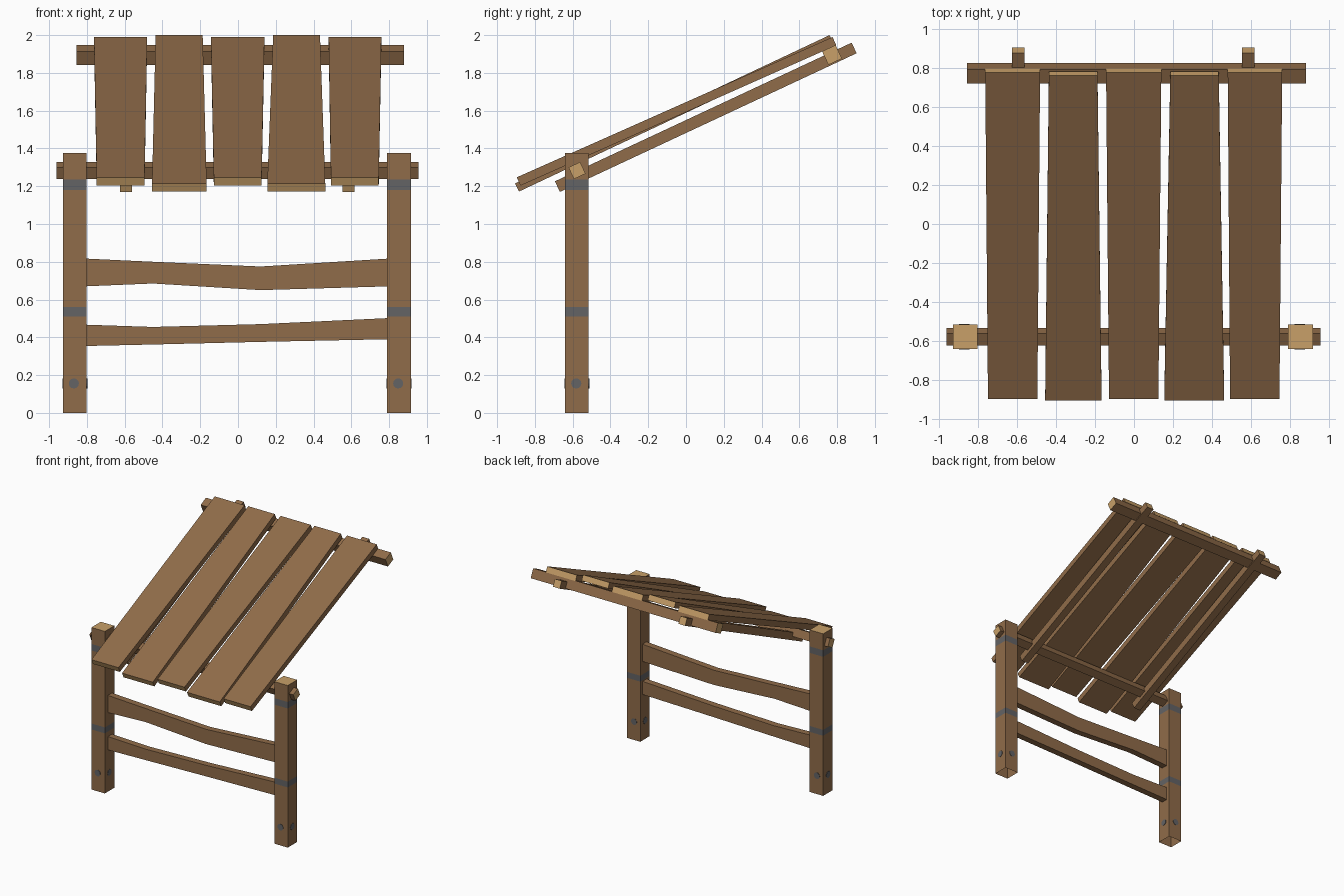
import bpy, bmesh, math
from mathutils import Vector

if "Cube" in bpy.data.objects:
    bpy.data.objects.remove(bpy.data.objects["Cube"])


def material(name, rgb):
    m = bpy.data.materials.new(name)
    m.diffuse_color = (*rgb, 1)
    m.use_nodes = True
    m.node_tree.nodes["Principled BSDF"].inputs["Base Color"].default_value = m.diffuse_color
    return m


WOOD = material("brown wood", (0.28, 0.15, 0.067))
GRAIN = material("light end grain", (0.58, 0.35, 0.14))
IRON = material("grey iron", (0.125, 0.125, 0.13))


def loft(name, rings, sides=None, ends=(1, 1)):
    """Join four-cornered rings; sides = material per segment, ends = cap materials (None = open)."""
    bm = bmesh.new()
    loops = [[bm.verts.new(p) for p in r] for r in rings]
    for k, (a, b) in enumerate(zip(loops, loops[1:])):
        for i in range(4):
            j = (i + 1) % 4
            bm.faces.new((a[i], a[j], b[j], b[i])).material_index = sides[k] if sides else 0
    for loop, mat in ((loops[0][::-1], ends[0]), (loops[-1], ends[1])):
        if mat is not None:
            bm.faces.new(loop).material_index = mat
    bmesh.ops.recalc_face_normals(bm, faces=bm.faces[:])
    me = bpy.data.meshes.new(name)
    bm.to_mesh(me)
    bm.free()
    for m in (WOOD, GRAIN, IRON):
        me.materials.append(m)
    ob = bpy.data.objects.new(name, me)
    bpy.context.collection.objects.link(ob)
    return ob


def beam(name, x0, x1, y, z, size, angle):
    """Square bar along x, rolled to the roof pitch."""
    r = size / math.sqrt(2)
    ang = [angle + math.radians(45 + 90 * i) for i in range(4)]
    loft(name, [[(x, y + r * math.cos(a), z + r * math.sin(a)) for a in ang] for x in (x0, x1)])


def sloped_board(name, low, high, thick, xs_low, xs_high):
    """Board rising from low to high (y, z of its upper edge ends)."""
    d = Vector((high[0] - low[0], high[1] - low[1])).normalized()
    n = Vector((d.y, -d.x)) * thick
    rings = []
    for (y, z), (a, b) in ((low, xs_low), (high, xs_high)):
        rings.append([(a, y, z), (b, y, z), (b, y + n.x, z + n.y), (a, y + n.x, z + n.y)])
    loft(name, rings)


# posts with flush iron bands and round nail heads
PY, H = -0.578, 0.063
for side, px in (("left", -0.864), ("right", 0.853)):
    levels = (0, 0.51, 0.56, 1.18, 1.235, 1.375)
    loft(side + "_post",
         [[(px - H, PY - H, z), (px + H, PY - H, z), (px + H, PY + H, z), (px - H, PY + H, z)]
          for z in levels], sides=(0, 2, 0, 2, 0), ends=(None, 1))
    for k in range(4):
        a = k * math.pi / 2
        bpy.ops.mesh.primitive_cylinder_add(
            vertices=12, radius=0.027, depth=0.006,
            location=(px + H * math.cos(a) - 0.005 * abs(math.sin(a)),
                      PY + H * math.sin(a) - 0.003 * abs(math.cos(a)), 0.156),
            rotation=(0, math.pi / 2, a))
        nail = bpy.context.object
        nail.name = f"{side}_post_nail_{k + 1}"
        nail.data.materials.append(IRON)

# uneven rails between the posts: x, bottom, top
RAILS = {
    "upper_rail": ((-0.81, 0.67, 0.817), (-0.45, 0.685, 0.80), (0.12, 0.65, 0.775), (0.80, 0.67, 0.817)),
    "lower_rail": ((-0.81, 0.354, 0.467), (-0.45, 0.362, 0.455), (0.12, 0.376, 0.47), (0.80, 0.39, 0.502)),
}
for name, stations in RAILS.items():
    loft(name, [[(x, -0.6, b), (x, -0.545, b), (x, -0.545, t), (x, -0.6, t)]
                for x, b, t in stations], ends=(0, 0))

# cross beams carrying the roof
PITCH = math.radians(25)
beam("front_beam", -0.96, 0.955, -0.577, 1.283, 0.068, PITCH)
beam("back_beam", -0.855, 0.88, 0.773, 1.895, 0.079, PITCH)

# rafters under the roof
for side, x in (("left", -0.593), ("right", 0.585)):
    sloped_board(side + "_rafter", (-0.694, 1.226), (0.877, 1.96), 0.062,
                 (x - 0.032, x + 0.032), (x - 0.032, x + 0.032))

# tapered roof planks, alternating in pitch: x range at the low and the high end
PLANKS = (((-0.748, -0.495), (-0.762, -0.481)),
          ((-0.455, -0.166), (-0.436, -0.187)),
          ((-0.128, 0.125), (-0.143, 0.14)),
          ((0.155, 0.462), (0.186, 0.434)),
          ((0.492, 0.745), (0.48, 0.759)))
for i, (lo, hi) in enumerate(PLANKS):
    ends = ((-0.905, 1.215), (0.76, 2.0)) if i % 2 else ((-0.896, 1.247), (0.776, 1.99))
    sloped_board(f"roof_plank_{i + 1}", *ends, 0.048, lo, hi)
